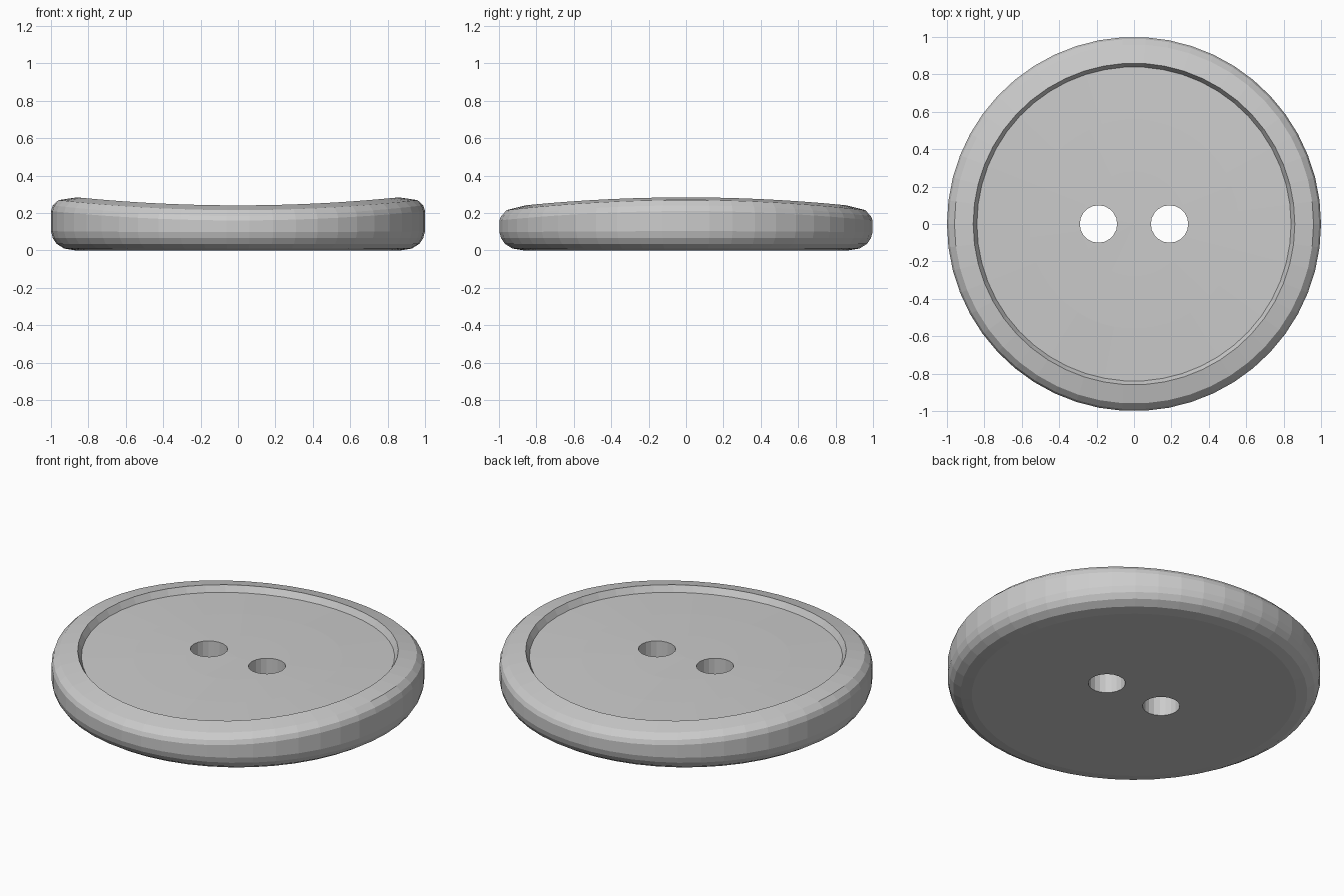
import bpy
import bmesh
import math

cube = bpy.data.objects.get("Cube")
if cube:
    bpy.data.objects.remove(cube, do_unlink=True)

SEGMENTS = 50
SADDLE = 0.029
HOLE_X, HOLE_R = 0.19, 0.10

grey = bpy.data.materials.new("light_grey")
grey.use_nodes = True
colour = (0.6, 0.6, 0.6, 1)
grey.diffuse_color = colour
grey.node_tree.nodes["Principled BSDF"].inputs["Base Color"].default_value = colour

# Profile (radius, height) from the underside, round the edge, into the dish
profile = [
    (0.87, 0.0), (0.93, 0.01), (0.97, 0.035), (0.99, 0.065), (1.0, 0.10),
    (1.0, 0.185), (0.99, 0.212), (0.96, 0.242), (0.86, 0.262),
    (0.84, 0.226), (0.56, 0.226), (0.28, 0.226),
]


def saddle_height(x, y, z):
    """Lift the upper part at the sides and lower it at front and back."""
    weight = min(max((z - 0.09) / 0.11, 0), 1)
    return z + weight * SADDLE * (x * x - y * y)


def ring(bm, r, z):
    verts = []
    for i in range(SEGMENTS):
        a = math.tau * i / SEGMENTS
        x, y = r * math.cos(a), r * math.sin(a)
        verts.append(bm.verts.new((x, y, saddle_height(x, y, z))))
    return verts


# Button body
bm = bmesh.new()
rings = [ring(bm, r, z) for r, z in profile]
bm.faces.new(reversed(rings[0]))
for low, high in zip(rings, rings[1:]):
    for i in range(SEGMENTS):
        j = (i + 1) % SEGMENTS
        bm.faces.new((low[i], low[j], high[j], high[i]))
centre = bm.verts.new((0, 0, profile[-1][1]))
for i in range(SEGMENTS):
    bm.faces.new((rings[-1][i], rings[-1][(i + 1) % SEGMENTS], centre))
bmesh.ops.recalc_face_normals(bm, faces=bm.faces)
mesh = bpy.data.meshes.new("button_body")
bm.to_mesh(mesh)
bm.free()
mesh.materials.append(grey)
body = bpy.data.objects.new("button_body", mesh)
bpy.context.collection.objects.link(body)

# Two thread holes
for side, name in ((1, "left"), (-1, "right")):
    bpy.ops.mesh.primitive_cylinder_add(
        vertices=20, radius=HOLE_R, depth=1, location=(side * HOLE_X, 0, 0.1))
    cutter = bpy.context.object
    cutter.name = name + "_hole_cutter"
    cutter.data.materials.append(grey)
    cutter.hide_render = True
    cutter.hide_set(True)
    cutter.display_type = 'WIRE'
    cut = body.modifiers.new(name + "_hole", 'BOOLEAN')
    cut.operation = 'DIFFERENCE'
    cut.solver = 'EXACT'
    cut.object = cutter
